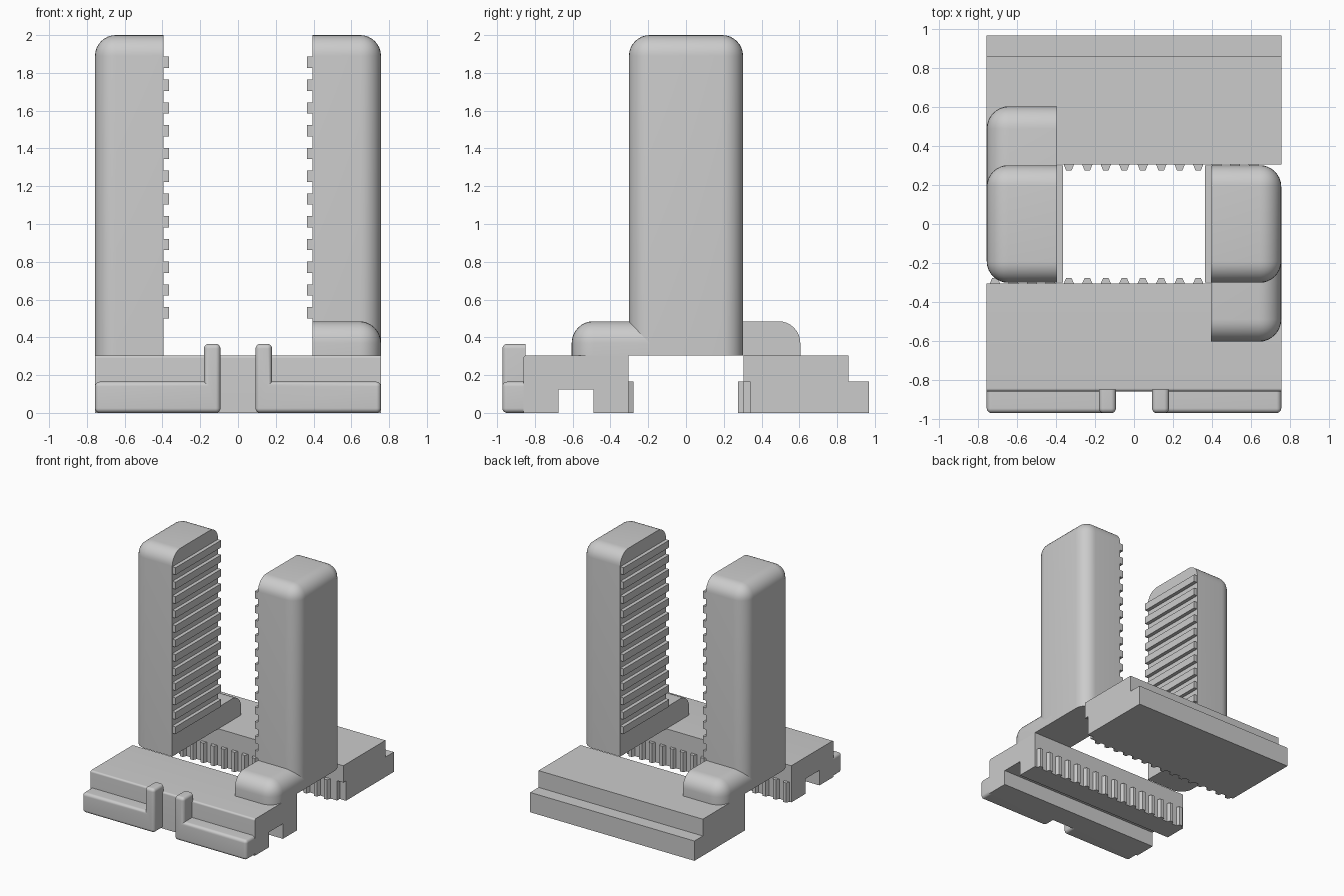
import bpy
import bmesh
from mathutils import Vector

cube = bpy.data.objects.get("Cube")
if cube:
    bpy.data.objects.remove(cube, do_unlink=True)

GREY = (0.6, 0.6, 0.6, 1)
grey = bpy.data.materials.new("light grey plastic")
grey.use_nodes = True
grey.diffuse_color = GREY
grey.node_tree.nodes["Principled BSDF"].inputs["Base Color"].default_value = GREY

parts = []
W = 0.757       # half width of the clamp
INNER = 0.395   # inner face of the pillars
DECK = 0.305    # top of the base blocks
STEP = 0.165    # top of the lower ledges and teeth


def prism(name, outline, axis, lo, hi, radius=0, rounded=None):
    """Extrude a 2D outline along an axis, then round the edges the rule picks."""
    bm = bmesh.new()

    def place(a, b, c):
        return {"x": (c, a, b), "y": (a, c, b), "z": (a, b, c)}[axis]

    rings = [[bm.verts.new(place(a, b, c)) for a, b in outline] for c in (lo, hi)]
    n = len(outline)
    for ring in rings:
        bm.faces.new(ring)
    for i in range(n):
        j = (i + 1) % n
        bm.faces.new((rings[0][i], rings[0][j], rings[1][j], rings[1][i]))
    bmesh.ops.recalc_face_normals(bm, faces=bm.faces)
    if radius:
        edges = [e for e in bm.edges if rounded((e.verts[0].co + e.verts[1].co) / 2)]
        bmesh.ops.bevel(bm, geom=edges, offset=radius, segments=8, profile=0.5,
                        affect="EDGES", clamp_overlap=True)
    mesh = bpy.data.meshes.new(name)
    bm.to_mesh(mesh)
    bm.free()
    mesh.materials.append(grey)
    obj = bpy.data.objects.new(name, mesh)
    bpy.context.collection.objects.link(obj)
    parts.append(obj)
    return obj


def box(name, lo, hi, radius=0, rounded=None):
    outline = [(lo[0], lo[1]), (hi[0], lo[1]), (hi[0], hi[1]), (lo[0], hi[1])]
    return prism(name, outline, "z", lo[2], hi[2], radius, rounded)


def comb(start, end, first, pitch, count, base_half, tip_half, back, root, tip):
    """Outline of a rack as (along, outward) pairs."""
    pts = [(start, back), (start, root)]
    for i in range(count):
        c = first + i * pitch
        pts += [(c - base_half, root), (c - tip_half, tip),
                (c + tip_half, tip), (c + base_half, root)]
    return pts + [(end, root), (end, back)]


# Base blocks: the front one has a channel underneath, the back one a ledge
prism("front_block", [(-0.86, 0), (-0.675, 0), (-0.675, 0.125), (-0.49, 0.125),
                      (-0.49, 0), (-0.305, 0), (-0.305, DECK), (-0.86, DECK)],
      "x", -W, W, 0.015, lambda m: m.y < -0.85 and m.z > 0.3 and abs(m.x) < 0.1)
prism("back_block", [(0.34, 0), (0.97, 0), (0.97, STEP), (0.86, STEP),
                     (0.86, DECK), (0.305, DECK), (0.305, STEP), (0.34, STEP)],
      "x", -W, W)

# Vertical teeth along the inner side of each block
prism("front_teeth", comb(-W, W, -0.715, 0.095, 16, 0.026, 0.014,
                          -0.35, -0.305, -0.278), "z", 0, STEP)
prism("back_teeth", comb(-W, 0.7, -0.715, 0.095, 15, 0.026, 0.014,
                         0.35, 0.305, 0.275), "z", 0, STEP)

# L-shaped rails with an upright stop on the front
for side, label in ((-1, "right"), (1, "left")):
    outline = [(0.093, 0), (W, 0), (W, STEP), (0.18, STEP), (0.18, 0.365), (0.093, 0.365)]
    prism(label + "_rail", [(side * a, b) for a, b in outline], "y", -0.972, -0.85,
          0.025, lambda m: m.y < -0.86 and (m - Vector((side * 0.18, m.y, STEP))).length > 0.01)

# Pillars with ribbed grips, each joined to one block by a rounded foot
for side, label in ((-1, "right"), (1, "left")):
    x0, x1 = sorted((side * INNER, side * W))

    def outer(m):
        return abs(m.x) > INNER + 0.01 and m.z > DECK + 0.01

    box(label + "_pillar", (x0, -0.302, DECK), (x1, 0.302, 2), 0.11, outer)

    ribs = comb(0.47, 1.9, 0.53, 0.1205, 12, 0.03, 0.03,
                INNER + 0.02, INNER + 0.001, 0.365)
    prism(label + "_grip_ribs", [(side * b, a) for a, b in ribs], "y", -0.3, 0.3)

    y0, y1 = sorted((-side * 0.1, -side * 0.605))
    box(label + "_foot", (x0, y0, DECK), (x1, y1, 0.485), 0.115,
        lambda m: outer(m) and abs(m.y) > 0.11)

# Smooth the rounded corners, keep the flat faces crisp
bpy.ops.object.select_all(action="DESELECT")
for obj in parts:
    obj.select_set(True)
bpy.context.view_layer.objects.active = parts[0]
bpy.ops.object.shade_smooth_by_angle(angle=0.6)
